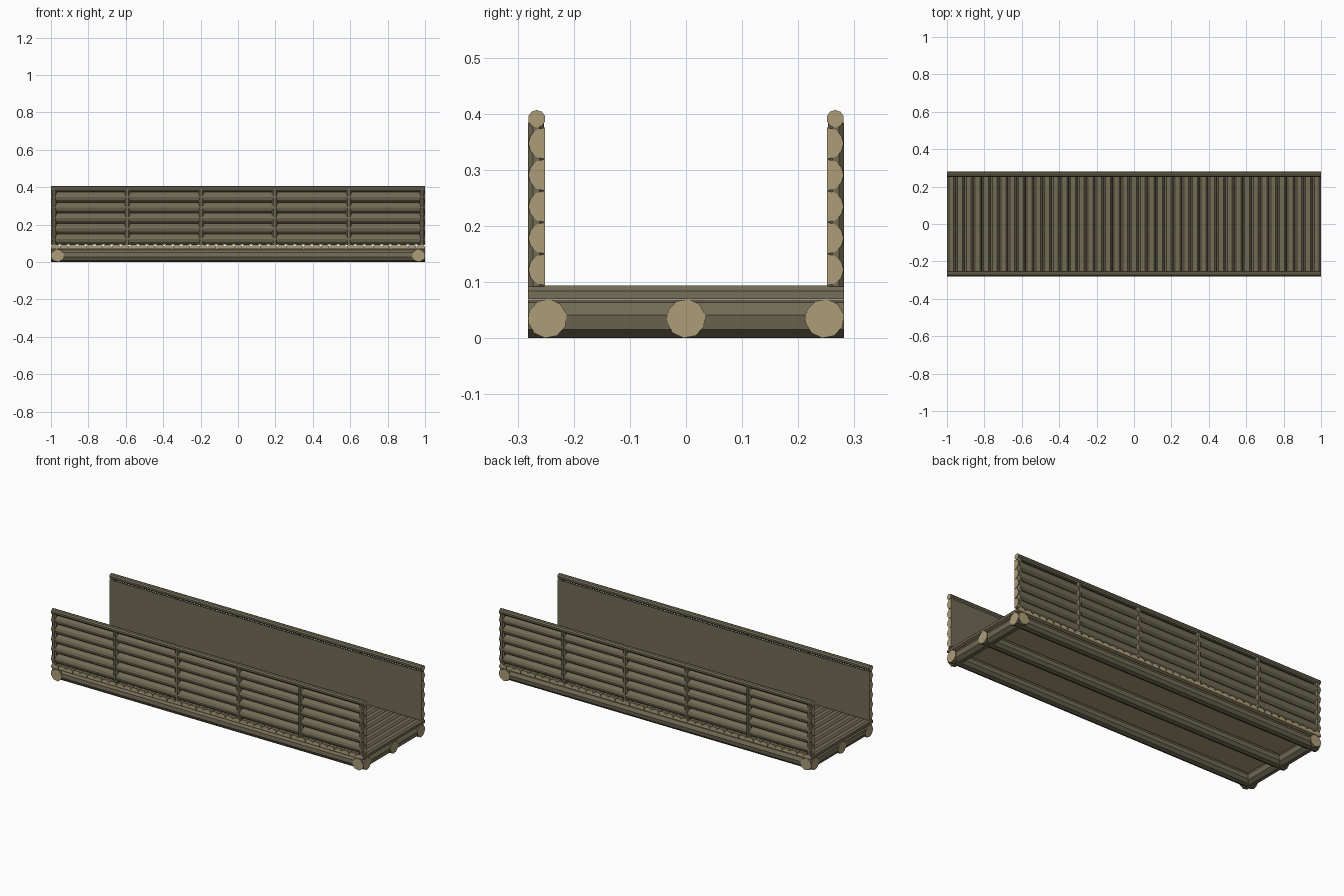
import bpy, bmesh, math
from mathutils import Vector

if "Cube" in bpy.data.objects:
    bpy.data.objects.remove(bpy.data.objects["Cube"])


def material(name, rgb):
    m = bpy.data.materials.new(name)
    m.diffuse_color = (*rgb, 1)
    m.use_nodes = True
    m.node_tree.nodes["Principled BSDF"].inputs["Base Color"].default_value = m.diffuse_color
    return m


BARK = material("bark", (0.168, 0.148, 0.091))
CUT = material("cut_wood", (0.42, 0.335, 0.19))


def prism(name, profile, start, axis, length, u, v, cut_base=False):
    """Extrude a 2D profile (in directions u, v) along axis; ends get the cut wood colour.
    cut_base also colours the flat sawn face that closes the profile."""
    start, axis, u, v = (Vector(p) for p in (start, axis, u, v))
    bm = bmesh.new()
    rings = [[bm.verts.new(start + axis * d + u * a + v * b) for a, b in profile]
             for d in (0, length)]
    n = len(profile)
    for i in range(n):
        j = (i + 1) % n
        f = bm.faces.new((rings[0][i], rings[0][j], rings[1][j], rings[1][i]))
        if cut_base and j == 0:
            f.material_index = 1
    for ring in rings:
        bm.faces.new(ring).material_index = 1
    bmesh.ops.recalc_face_normals(bm, faces=bm.faces[:])
    mesh = bpy.data.meshes.new(name)
    bm.to_mesh(mesh)
    bm.free()
    mesh.materials.append(BARK)
    mesh.materials.append(CUT)
    ob = bpy.data.objects.new(name, mesh)
    bpy.context.collection.objects.link(ob)
    return ob


def circle(r, n, turn=0):
    return [(r * math.cos(math.radians(turn) + 2 * math.pi * i / n),
             r * math.sin(math.radians(turn) + 2 * math.pi * i / n)) for i in range(n)]


def half_log(width, depth, n=6):
    return [(width / 2 * math.cos(math.pi * i / n), depth * math.sin(math.pi * i / n))
            for i in range(n + 1)]


X, Y, Z = (1, 0, 0), (0, 1, 0), (0, 0, 1)

# Long bearing logs
for i, y in enumerate((-0.247, 0, 0.247)):
    prism(f"long_beam_{i}", circle(0.035, 10, 11), (-1, y, 0.035), X, 2, Y, Z)

# Cross logs at both ends
for i, x in enumerate((-0.965, 0.965)):
    prism(f"cross_beam_{i}", circle(0.035, 8, 11), (x, -0.282, 0.035), Y, 0.564, X, Z)

# Deck of flattened half logs, sawn side down
COUNT = 43
W = 2 / COUNT
h = W / 2
DECK = [(h, 0), (h * 0.95, 0.014), (h * 0.55, 0.0235),
        (-h * 0.55, 0.0235), (-h * 0.95, 0.014), (-h, 0)]
for i in range(COUNT):
    prism(f"deck_log_{i}", DECK, (-1 + W * (i + 0.5), -0.282, 0.07),
          Y, 0.564, X, Z, cut_base=True)

# Side walls: half logs with flat side inward, posts and a round top rail
for side, s in (("front", -1), ("back", 1)):
    for i in range(5):
        prism(f"{side}_wall_log_{i}", half_log(0.0565, 0.0295),
              (-1, s * 0.2515, 0.122 + 0.0563 * i), X, 2, Z, (0, s, 0))
    for i, x in enumerate((-0.984, -0.592, -0.197, 0.197, 0.592, 0.984)):
        prism(f"{side}_post_{i}", circle(0.0155, 8, 22.5), (x, s * 0.267, 0.092),
              Z, 0.292, X, Y)
    prism(f"{side}_top_rail", circle(0.0157, 10, 18), (-1, s * 0.266, 0.391), X, 2, Y, Z)
